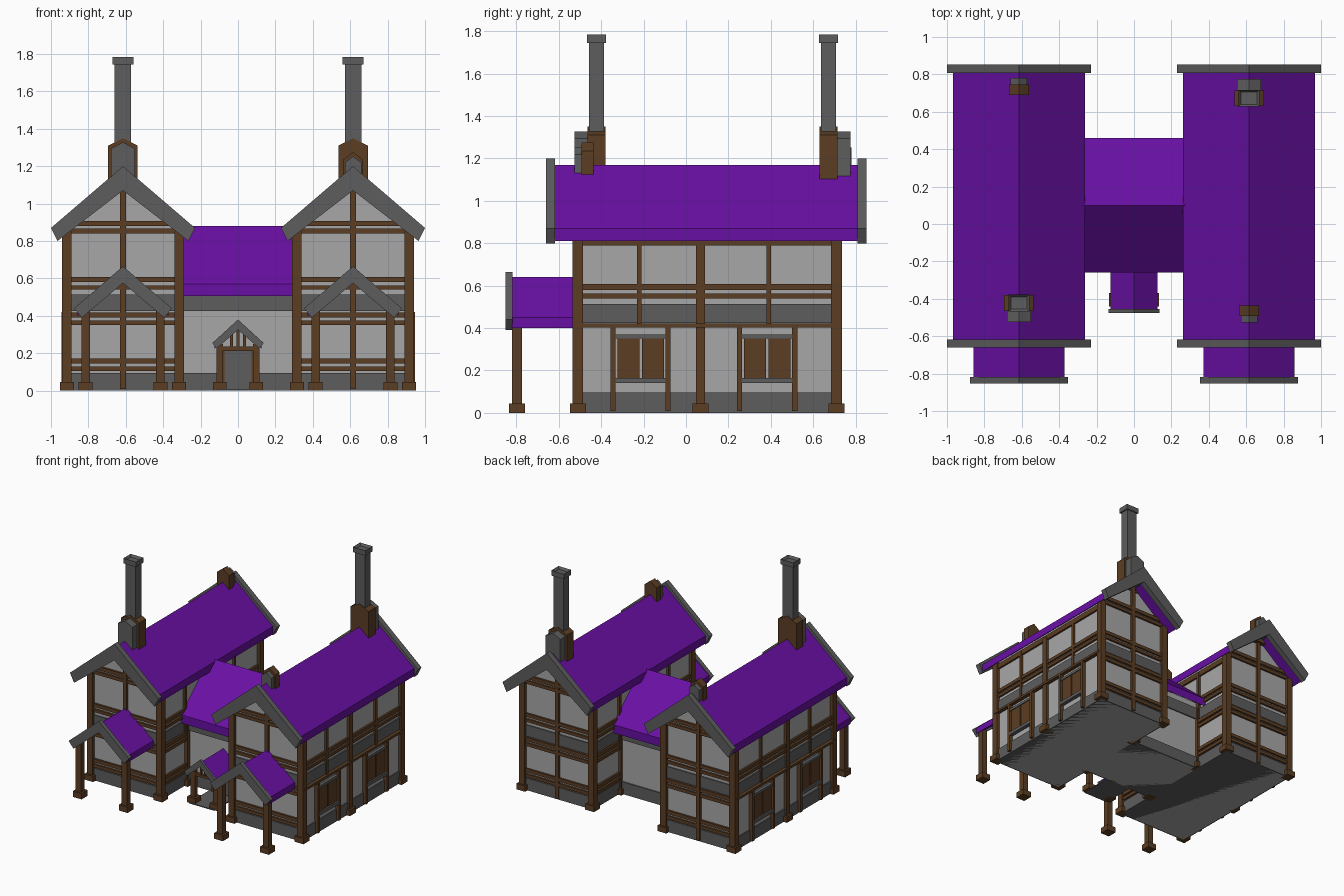
import bpy, bmesh

if "Cube" in bpy.data.objects:
    bpy.data.objects.remove(bpy.data.objects["Cube"])


def material(name, rgb):
    m = bpy.data.materials.new(name)
    m.diffuse_color = (*rgb, 1)
    m.use_nodes = True
    m.node_tree.nodes["Principled BSDF"].inputs["Base Color"].default_value = m.diffuse_color
    return m


PURPLE = material("purple_roof", (0.14, 0.005, 0.37))
PLASTER = material("light_grey_plaster", (0.39, 0.39, 0.39))
STONE = material("dark_grey_stone", (0.11, 0.11, 0.11))
WOOD = material("brown_timber", (0.105, 0.047, 0.017))


def finish(name, bm, mat):
    bmesh.ops.recalc_face_normals(bm, faces=bm.faces)
    me = bpy.data.meshes.new(name)
    bm.to_mesh(me)
    bm.free()
    me.materials.append(mat)
    ob = bpy.data.objects.new(name, me)
    bpy.context.collection.objects.link(ob)
    return ob


def box(name, x, y, z, mat, hollow=0):
    """Box from (min, max) pairs; hollow sinks an inset top face."""
    bm = bmesh.new()
    bmesh.ops.create_cube(bm, size=1)
    for v in bm.verts:
        v.co = [sum(r) / 2 + c * abs(r[1] - r[0]) for r, c in zip((x, y, z), v.co)]
    if hollow:
        top = max(bm.faces, key=lambda f: f.calc_center_median().z)
        bmesh.ops.inset_region(bm, faces=[top], thickness=hollow)
        for v in top.verts:
            v.co.z -= hollow
    return finish(name, bm, mat)


def prism(name, pts, a, b, mat, axis="y"):
    """Extrude a (side, height) profile along y or x."""
    bm = bmesh.new()
    put = (lambda p, t: (p[0], t, p[1])) if axis == "y" else (lambda p, t: (t, p[0], p[1]))
    f = bm.faces.new([bm.verts.new(put(p, a)) for p in pts])
    ext = bmesh.ops.extrude_face_region(bm, geom=[f])
    for v in ext["geom"]:
        if isinstance(v, bmesh.types.BMVert):
            v.co["xyz".index(axis)] = b
    return finish(name, bm, mat)


def chevron(name, c, half, zs, a, b, mat, axis="y", half_low=None):
    """Pitched slab; zs = apex top, eave top, eave bottom, apex underside."""
    hl = half_low or half
    top, et, eb, under = zs
    pts = [(c - half, et), (c, top), (c + half, et), (c + hl, eb), (c, under), (c - hl, eb)]
    return prism(name, pts, a, b, mat, axis)


def house_shape(name, c, half, low, shoulder, apex, a, b, mat):
    pts = [(c - half, low), (c + half, low), (c + half, shoulder), (c, apex), (c - half, shoulder)]
    return prism(name, pts, a, b, mat)


def post(name, x, y, top, w=0.025, base=0.038):
    box(name, (x - w, x + w), (y - w, y + w), (0, top), WOOD)
    box(name + "_foot", (x - base, x + base), (y - base, y + base), (0, 0.045), WOOD)


def chimney(cx, outer, d, big):
    """d = which way the chimney's stone face looks along y."""
    g, b = (0.06, 0.085) if big else (0.035, 0.055)
    hg, hb = (0.063, 0.079) if big else (0.044, 0.053)
    top = 1.35 if big else 1.275
    y1, y2 = outer - d * g, outer - d * (g + b)
    house_shape("chimney_stone_face", cx, hg, 1.08, top - 0.055, top - 0.022, outer, y1, STONE)
    house_shape("chimney_timber_base", cx, hb, 1.05, top - 0.04, top, y1, y2, WOOD)
    if big:
        m = (y1 + y2) / 2
        box("chimney_stack", (cx - .044, cx + .044), (m - .036, m + .036), (1.2, 1.75), STONE)
        box("chimney_cap", (cx - .055, cx + .055), (m - .045, m + .045), (1.745, 1.785), STONE, 0.018)


Y0, Y1 = -0.51, 0.71        # wing walls
RAILS = ((.105, .13), (.145, .172), (.35, .376), (.39, .418), (.54, .563), (.58, .607))

for s in (-1, 1):
    side = "left" if s < 0 else "right"
    cx = s * 0.615
    xo, xi = cx + s * 0.30, cx - s * 0.30   # outer and inner wall planes

    # Walls, stone plinth and stone belt
    house_shape(side + "_wing_walls", cx, 0.30, 0.0, 0.86, 1.11, Y0, Y1, PLASTER)
    for name, z in (("plinth", (0, .095)), ("belt", (.425, .513))):
        box(f"{side}_wing_{name}", (cx - .309, cx + .309), (Y0 - .009, Y1 + .009), z, STONE)

    # Roof and end boards
    chevron(side + "_wing_roof", cx, 0.353, (1.17, .87, .81, 1.10), -.62, .81, PURPLE)
    for a, b in ((-.66, -.618), (.808, .852)):
        chevron(side + "_end_board", cx, 0.385, (1.20, .87, .80, 1.07), a, b, STONE, half_low=.35)

    # Main posts
    for x in (xo, xi):
        for y in (Y0, Y1):
            post(side + "_corner_post", x, y, 0.85)
    post(side + "_middle_post", xo, 0.068, 0.81, .022)
    for y in (-.19, .37):
        post(side + "_inner_post", xi, y, 0.52, .022)

    # Gable end timbers
    for y in (Y0, Y1):
        box(side + "_gable_stud", (cx - .015, cx + .015), (y - .02, y + .02), (0.01, 1.08), WOOD)
        for z in RAILS + ((.84, .866), (.88, .908)):
            box(side + "_gable_rail", (cx - .28, cx + .28), (y - .015, y + .015), z, WOOD)

    # Long side timbers
    for x, rails in ((xo, RAILS[4:]), (xi, RAILS)):
        for z in rails + ((.79, .83),):
            box(side + "_side_rail", (x - .015, x + .015), (Y0, Y1), z, WOOD)
        for y in (-.22, .39):
            box(side + "_side_stud", (x - .017, x + .017), (y - .011, y + .011), (.42, .82), WOOD)

    # Outer ground floor framing and shuttered windows
    out = lambda d: (xo - s * .01, xo + s * d)
    box(side + "_frame_rail", out(.03), (Y0, Y1), (.403, .421), WOOD)
    for yc in (-.214, .383):
        for y in (yc - .13, yc + .13):
            box(side + "_frame_stud", out(.03), (y - .012, y + .012), (0.01, .41), WOOD)
        box(side + "_window_sill", out(.03), (yc - .12, yc + .12), (.14, .165), STONE)
        box(side + "_window_lintel", out(.025), (yc - .12, yc + .12), (.35, .37), STONE)
        for k in (-1, 1):
            box(side + "_shutter", out(.018), (yc + k * .006, yc + k * .11), (.165, .35), WOOD)

    # Front canopy on posts
    chevron(side + "_canopy_roof", cx, 0.243, (.642, .45, .40, .59), -.82, -.5, PURPLE)
    chevron(side + "_canopy_board", cx, 0.262, (.665, .44, .39, .575), -.852, -.818, STONE, half_low=.22)
    for k in (-1, 1):
        post(side + "_canopy_post", cx + k * .2, -.797, 0.43, .023)

# Chimneys: tall ones at opposite corners
chimney(-.615, -.525, -1, True)
chimney(.615, .775, 1, True)
chimney(.615, -.527, -1, False)
chimney(-.615, .78, 1, False)

# Middle hall
box("hall_walls", (-.32, .32), (-.18, .37), (0, .57), PLASTER)
box("hall_plinth", (-.32, .32), (-.19, .38), (0, .095), STONE)
box("hall_belt", (-.32, .32), (-.19, .38), (.425, .52), STONE)
chevron("hall_roof", 0.10, 0.36, (.88, .57, .505, .815), -.32, .32, PURPLE, axis="x")

# Entrance porch and door
chevron("porch_roof", 0, .125, (.36, .25, .225, .33), -.457, -.18, PURPLE)
chevron("porch_board", 0, .137, (.38, .255, .225, .325), -.475, -.455, STONE, half_low=.115)
box("door", (-.072, .072), (-.203, -.17), (0, .212), STONE)
box("door_lintel", (-.085, .085), (-.208, -.17), (.212, .23), WOOD)
box("porch_step", (-.11, .11), (-.45, -.18), (0, .008), STONE)
box("porch_tie_beam", (-.115, .115), (-.42, -.395), (.215, .235), WOOD)
for x, top in ((0, .34), (-.035, .31), (.035, .31)):
    box("porch_strut", (x - .007, x + .007), (-.415, -.4), (.23, top), WOOD)
for k in (-1, 1):
    box("door_jamb", (k * .072, k * .085), (-.208, -.17), (0, .22), WOOD)
    post("porch_post", k * .098, -.405, .25, .018, .036)
